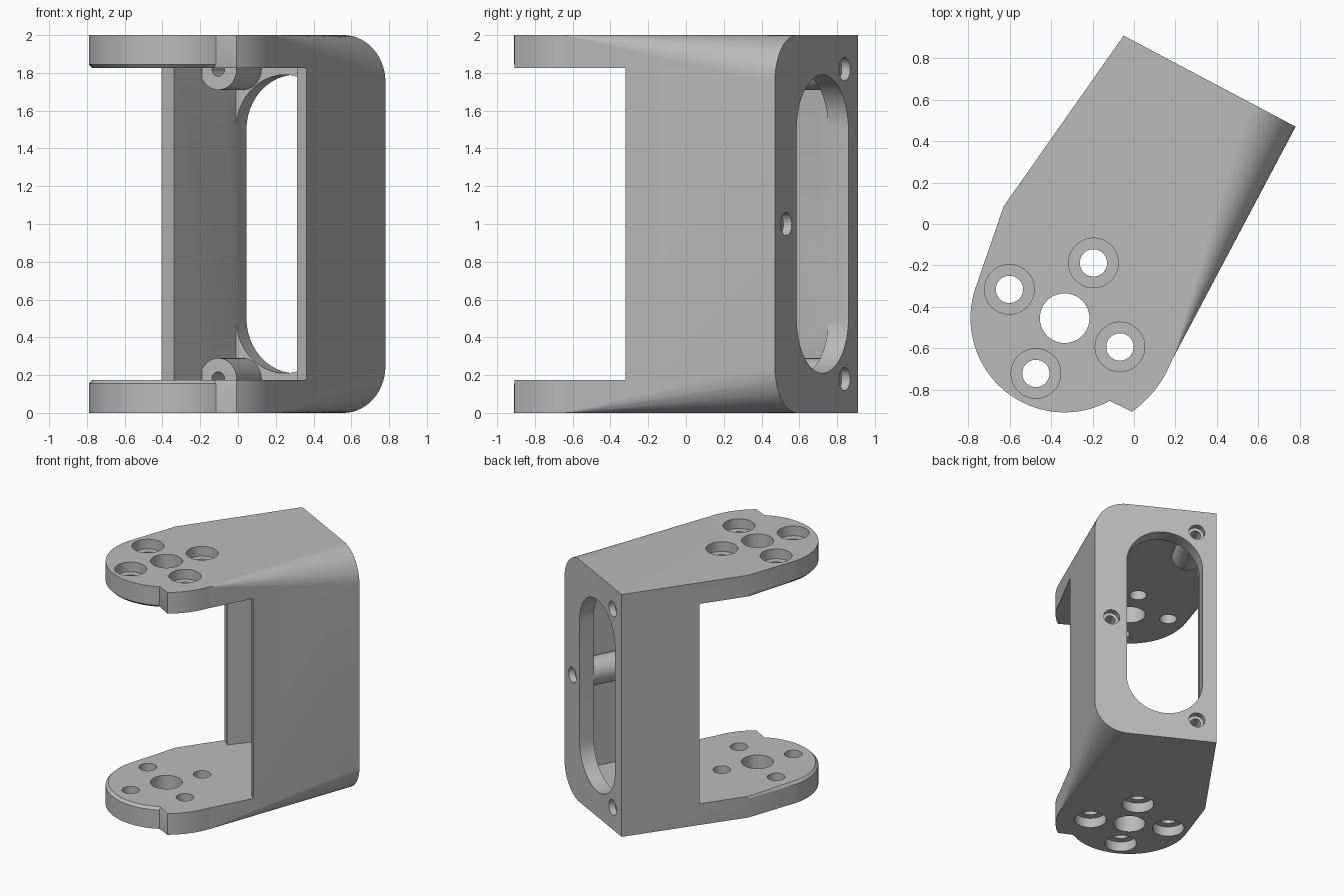
import bpy, bmesh, math
from mathutils import Vector

if "Cube" in bpy.data.objects:
    bpy.data.objects.remove(bpy.data.objects["Cube"])

grey = bpy.data.materials.new("light_grey")
grey.use_nodes = True
colour = (0.5, 0.5, 0.5, 1)
grey.diffuse_color = colour
grey.node_tree.nodes["Principled BSDF"].inputs["Base Color"].default_value = colour

# Frame of the rear face: u runs along it, v runs forward into the bracket
ORIGIN = Vector((-0.05, 0.91))
U = Vector((0.884, -0.468)).normalized()
V = Vector((U.y, -U.x))
WIDTH, FLOOR, TOP = 0.94, 0.175, 2.0
HUB = Vector((-0.335, -0.455))


def at(u, v):
    return ORIGIN + U * u + V * v


def lift(points, z):
    return [Vector((p.x, p.y, z)) for p in points]


def flip(ring):
    return [Vector((p.x, p.y, TOP - p.z)) for p in ring]


def loft(name, rings):
    """Closed solid through rings that have equal point counts."""
    bm = bmesh.new()
    rows = [[bm.verts.new(p) for p in ring] for ring in rings]
    n = len(rows[0])
    for a, b in zip(rows, rows[1:]):
        for i in range(n):
            bm.faces.new((a[i], a[(i + 1) % n], b[(i + 1) % n], b[i]))
    bm.faces.new(rows[0])
    bm.faces.new(rows[-1])
    bmesh.ops.recalc_face_normals(bm, faces=bm.faces)
    mesh = bpy.data.meshes.new(name)
    bm.to_mesh(mesh)
    bm.free()
    mesh.materials.append(grey)
    obj = bpy.data.objects.new(name, mesh)
    bpy.context.collection.objects.link(obj)
    return obj


def rod(name, start, end, radius, n=40):
    axis = (end - start).normalized()
    side = axis.orthogonal().normalized()
    other = axis.cross(side)
    circle = [(side * math.cos(t) + other * math.sin(t)) * radius
              for t in (math.tau * i / n for i in range(n))]
    return loft(name, [[start + c for c in circle], [end + c for c in circle]])


def combine(target, tool, operation):
    mod = target.modifiers.new(operation, 'BOOLEAN')
    mod.operation, mod.solver, mod.object = operation, 'EXACT', tool
    bpy.context.view_layer.objects.active = target
    bpy.ops.object.modifier_apply(modifier=mod.name)
    bpy.data.objects.remove(tool)


def arc(radius, start, end, n):
    angles = [math.radians(start + (end - start) * i / n) for i in range(n + 1)]
    return [HUB + Vector((math.cos(a), math.sin(a))) * radius for a in angles]


# Arm outline: straight rear part, shoulder arc, notch, round nose
left_bend = Vector((-0.63, 0.085))


def outline(nose_radius):
    return ([at(0, 0), at(WIDTH, 0), at(WIDTH, 1.253)]
            + arc(0.557, -21, -54.2, 10)
            + arc(nose_radius, -61.4, -197.4, 40) + [left_bend])


arm_rings = [lift(outline(0.455), 0), lift(outline(0.455), FLOOR - 0.02),
             lift(outline(0.435), FLOOR)]
bracket = loft("bracket", arm_rings)
combine(bracket, loft("upper_arm", [flip(r) for r in arm_rings]), 'UNION')

# Side walls and rear wall joining the arms
wall = [at(0, 0), at(WIDTH, 0), at(WIDTH, 0.894), at(0.873, 0.875),
        at(0.873, 0.12), Vector((-0.01, 0.753)), Vector((-0.34, 0.345)),
        at(0, 0).lerp(left_bend, 0.612)]
combine(bracket, loft("walls", [lift(wall, 0.1), lift(wall, TOP - 0.1)]), 'UNION')

# Screw bosses behind the rear face
screws = [(0.15, 0.18), (0.15, TOP - 0.18), (0.81, 1.0)]


def along(u, z, v):
    return at(u, v).to_3d() + Vector((0, 0, z))


for u, z in screws:
    combine(bracket, rod("boss", along(u, z, 0.05), along(u, z, 0.4), 0.11), 'UNION')


# Tapering round-over along the right-hand edges
def corner(v, r):
    pts = [(WIDTH - r + r * math.sin(t), TOP - r + r * math.cos(t))
           for t in (math.pi / 2 * i / 14 for i in range(15))]
    over = 0.03
    pts += [(WIDTH + over, TOP - r), (WIDTH + over, TOP + over),
            (WIDTH - r, TOP + over)]
    return [along(u, z, v) for u, z in pts]


edge = [corner(-0.05, 0.26), corner(1.25, 0.003)]
combine(bracket, loft("edge_cutter", edge), 'DIFFERENCE')
combine(bracket, loft("edge_cutter", [flip(r) for r in edge]), 'DIFFERENCE')

# Rear slot with round ends
slot = []
for centre, turn in ((1.497, 0), (0.503, math.pi)):
    for i in range(25):
        t = turn + math.pi * i / 24
        slot.append((0.4 + 0.293 * math.cos(t), centre + 0.293 * math.sin(t)))
combine(bracket, loft("slot_cutter", [[along(u, z, v) for u, z in slot]
                                      for v in (-0.1, 0.16)]), 'DIFFERENCE')

# Rear screw holes with counterbores
for u, z in screws:
    for radius, depth in ((0.062, 0.05), (0.038, 0.45)):
        combine(bracket, rod("screw_cutter", along(u, z, -0.1),
                             along(u, z, depth), radius, 24), 'DIFFERENCE')


# Hub hole and counterbored holes through both arms
def drill(p, low, high, radius):
    combine(bracket, rod("drill", Vector((p.x, p.y, low)),
                         Vector((p.x, p.y, high)), radius), 'DIFFERENCE')


drill(HUB, -0.1, TOP + 0.1, 0.12)
for k in range(4):
    a = math.radians(62.5 + 90 * k)
    p = HUB + Vector((math.cos(a), math.sin(a))) * 0.301
    drill(p, -0.1, TOP + 0.1, 0.066)
    drill(p, -0.1, 0.08, 0.12)
    drill(p, TOP - 0.08, TOP + 0.1, 0.12)

bpy.ops.object.select_all(action='DESELECT')
bracket.select_set(True)
bpy.context.view_layer.objects.active = bracket
bpy.ops.object.shade_smooth_by_angle(angle=math.radians(25))
